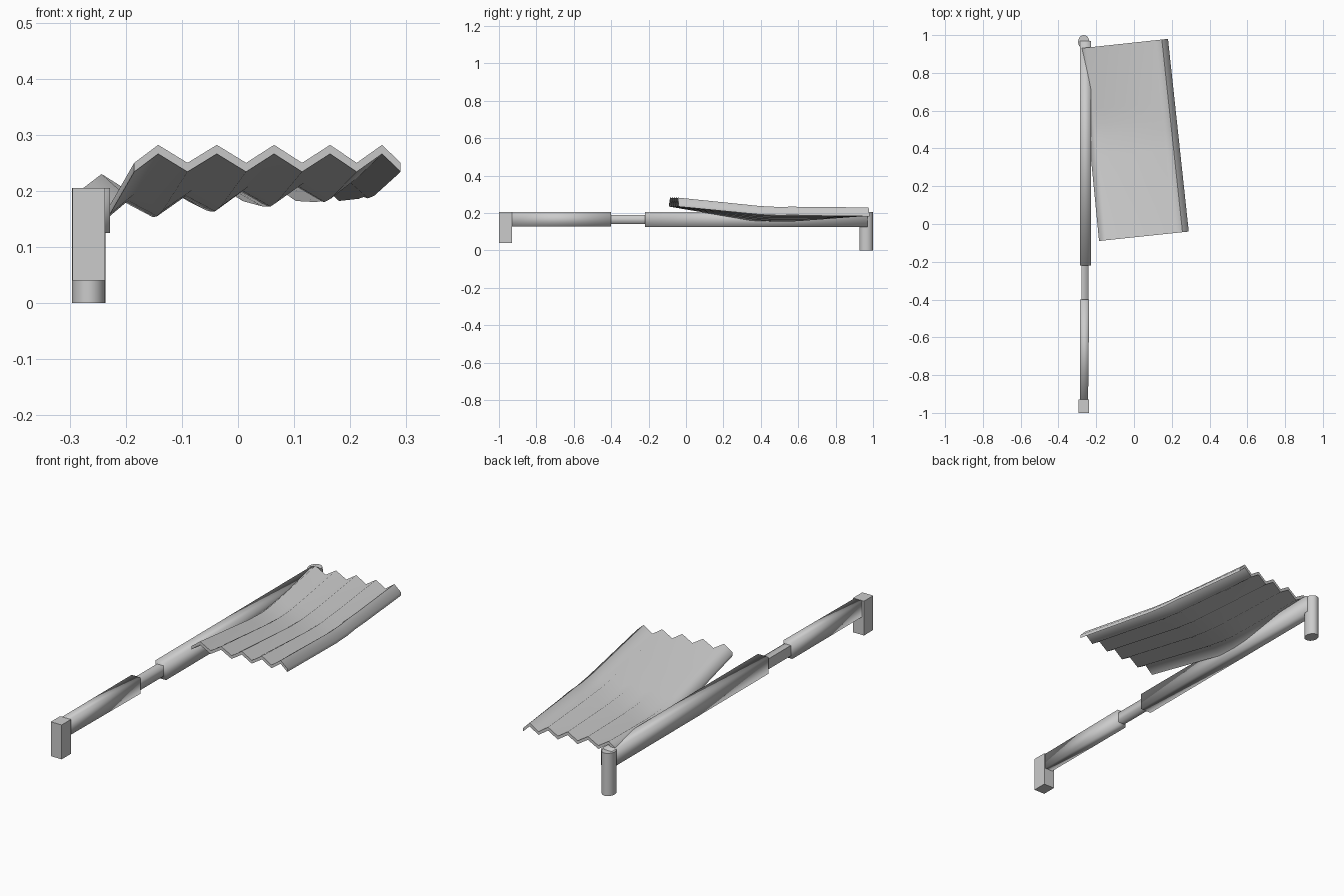
import bpy, bmesh, math

if "Cube" in bpy.data.objects:
    bpy.data.objects.remove(bpy.data.objects["Cube"], do_unlink=True)

grey = bpy.data.materials.new("plain grey")
grey.use_nodes = True
colour = (0.6, 0.6, 0.6, 1)
grey.diffuse_color = colour
grey.node_tree.nodes["Principled BSDF"].inputs["Base Color"].default_value = colour


def finish(bm, name):
    bmesh.ops.recalc_face_normals(bm, faces=bm.faces)
    mesh = bpy.data.meshes.new(name)
    bm.to_mesh(mesh)
    bm.free()
    mesh.materials.append(grey)
    obj = bpy.data.objects.new(name, mesh)
    bpy.context.collection.objects.link(obj)
    return obj


def smooth(obj, degrees):
    bpy.ops.object.select_all(action='DESELECT')
    obj.select_set(True)
    bpy.context.view_layer.objects.active = obj
    bpy.ops.object.shade_smooth_by_angle(angle=math.radians(degrees))


def box(name, xs, ys, zs, soft_side=False):
    """Box from ranges; soft_side blends the shading over the +x long edges."""
    bm = bmesh.new()
    bmesh.ops.create_cube(bm, size=1)
    for v in bm.verts:
        v.co = [r[0] if c < 0 else r[1] for c, r in zip(v.co, (xs, ys, zs))]
    if soft_side:
        for f in bm.faces:
            f.smooth = True
        for e in bm.edges:
            a, b = (v.co for v in e.verts)
            e.smooth = min(a.x, b.x) > xs[0] and a.z == b.z
    return finish(bm, name)


# Arm: end block, front tube, thin joint, rear tube
box("front_foot", (-0.295, -0.237), (-1, -0.93), (0.04, 0.205))
front = box("front_arm", (-0.285, -0.237), (-0.93, -0.4), (0.127, 0.204), True)
for v in front.data.vertices:
    if v.co.x > -0.25 and v.co.y < -0.9:
        v.co.x -= 0.006
box("arm_joint", (-0.277, -0.242), (-0.4, -0.22), (0.14, 0.19), True)
box("rear_arm", (-0.285, -0.228), (-0.22, 0.97), (0.125, 0.205), True)

# Round rear leg
bm = bmesh.new()
bmesh.ops.create_cone(bm, cap_ends=True, segments=24, radius1=0.03,
                      radius2=0.03, depth=0.205)
for v in bm.verts:
    v.co.y *= 1.2
    v.co.x -= 0.266
    v.co.y += 0.964
    v.co.z += 0.1025
smooth(finish(bm, "rear_leg"), 40)

# Pleated sheet: a zigzag across, sagging along its length
across = [0, 0.09, 0.2, 0.31, 0.42, 0.525, 0.63, 0.735, 0.835, 0.93, 1]
along = [(0, 0.09), (0.43, 0.015), (0.53, 0.003), (0.6, 0), (0.68, 0.006), (1, 0.038)]
thickness = 0.016


def sheet_point(u, t, rise, fold, drop):
    x = -0.185 + 0.475 * u - 0.1 * t - 0.01 * u * t
    y = -0.09 + 0.05 * u + 1.02 * t
    sag = 0.045 * u * (t / 0.6 if t < 0.6 else (1 - t) / 0.4)
    return (x, y, 0.16 + rise + sag + 0.032 * fold - drop)


bm = bmesh.new()
layers = [[[bm.verts.new(sheet_point(u, t, rise, i % 2, drop))
            for i, u in enumerate(across)] for t, rise in along]
          for drop in (0, thickness)]
top, bottom = layers
rows, cols = len(along), len(across)
for layer in layers:
    for j in range(rows - 1):
        for i in range(cols - 1):
            bm.faces.new((layer[j][i], layer[j][i + 1], layer[j + 1][i + 1], layer[j + 1][i]))
for j in (0, rows - 1):
    for i in range(cols - 1):
        bm.faces.new((top[j][i], top[j][i + 1], bottom[j][i + 1], bottom[j][i]))
for i in (0, cols - 1):
    for j in range(rows - 1):
        bm.faces.new((top[j][i], top[j + 1][i], bottom[j + 1][i], bottom[j][i]))
smooth(finish(bm, "pleated_sheet"), 75)
